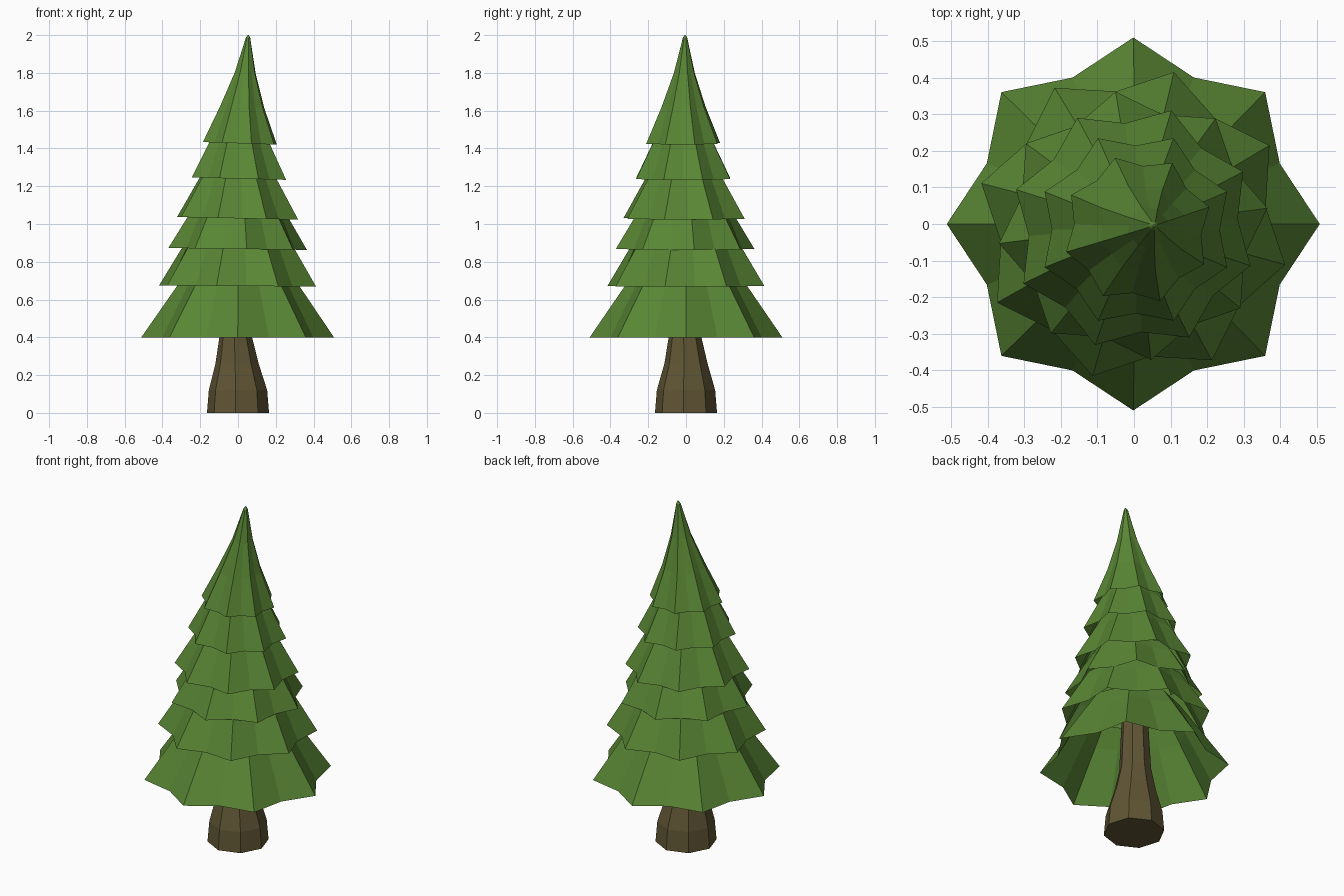
import bpy, bmesh
from math import cos, sin, radians, pi

if "Cube" in bpy.data.objects:
    bpy.data.objects.remove(bpy.data.objects["Cube"])


def material(name, color):
    m = bpy.data.materials.new(name)
    m.diffuse_color = color
    m.use_nodes = True
    m.node_tree.nodes["Principled BSDF"].inputs["Base Color"].default_value = m.diffuse_color
    return m


GREEN = material("needles", (0.10, 0.24, 0.035, 1))
BROWN = material("bark", (0.115, 0.09, 0.035, 1))


def loft(name, rings, sides, turn, mat, tilt=0.0, cap_bottom=False, cap_top=False):
    """Skin rings of (z, radius, valley ratio, centre x, centre y)."""
    bm = bmesh.new()
    loops = []
    for z, r, valley, cx, cy in rings:
        loop = []
        for i in range(sides):
            a = radians(turn) + 2 * pi * i / sides
            rr = r * (valley if i % 2 else 1)
            x, y = rr * cos(a), rr * sin(a)
            loop.append(bm.verts.new((cx + x, cy + y, z - tilt * x)))
        loops.append(loop)
    for lo, hi in zip(loops, loops[1:]):
        for i in range(sides):
            j = (i + 1) % sides
            bm.faces.new((lo[i], lo[j], hi[j], hi[i]))
    if cap_bottom:
        bm.faces.new(loops[0][::-1])
    if cap_top:
        bm.faces.new(loops[-1])
    mesh = bpy.data.meshes.new(name)
    bm.to_mesh(mesh)
    bm.free()
    mesh.materials.append(mat)
    obj = bpy.data.objects.new(name, mesh)
    bpy.context.collection.objects.link(obj)


# Flared trunk
loft("trunk", [(0, 0.165, 1, 0, 0), (0.12, 0.155, 1, 0, 0),
               (0.26, 0.115, 1, -0.005, 0), (0.4, 0.087, 1, -0.012, -0.005),
               (0.75, 0.07, 1, -0.005, 0)],
     8, -5, BROWN, cap_bottom=True, cap_top=True)

# Branch skirts: rim z, rim radius, z and radius at next rim, turn, tilt, centre y
skirts = [
    (0.40, 0.510, 0.67, 0.325, 0.0, 0.000, 0.0),
    (0.672, 0.430, 0.865, 0.312, 30.0, 0.008, 0.0),
    (0.868, 0.370, 1.03, 0.272, 7.5, 0.014, -0.005),
    (1.03, 0.337, 1.24, 0.215, 27.0, 0.022, -0.01),
    (1.24, 0.270, 1.425, 0.175, 22.5, 0.025, -0.015),
]
for n, (z0, r0, z1, r1, turn, tilt, cy) in enumerate(skirts):
    cx = 0.005 if n == 4 else -0.002
    k = 1.4  # tuck the upper edge inside the next skirt
    loft(f"branch_skirt_{n + 1}",
         [(z0, r0, 0.85, cx, cy), (z1, r1, 0.89, cx + 0.003, cy),
          (z0 + (z1 - z0) * k, r0 + (r1 - r0) * k, 0.92, cx + 0.005, cy)],
         16, turn, GREEN, tilt)

# Leaning crown
loft("crown", [(1.427, 0.205, 0.85, 0.010, -0.015), (1.62, 0.122, 0.88, 0.022, -0.013),
               (1.80, 0.058, 0.9, 0.038, -0.009), (1.985, 0.012, 1, 0.053, -0.005),
               (2.0, 0.003, 1, 0.055, -0.005)],
     16, 17.5, GREEN, 0.035, cap_top=True)
